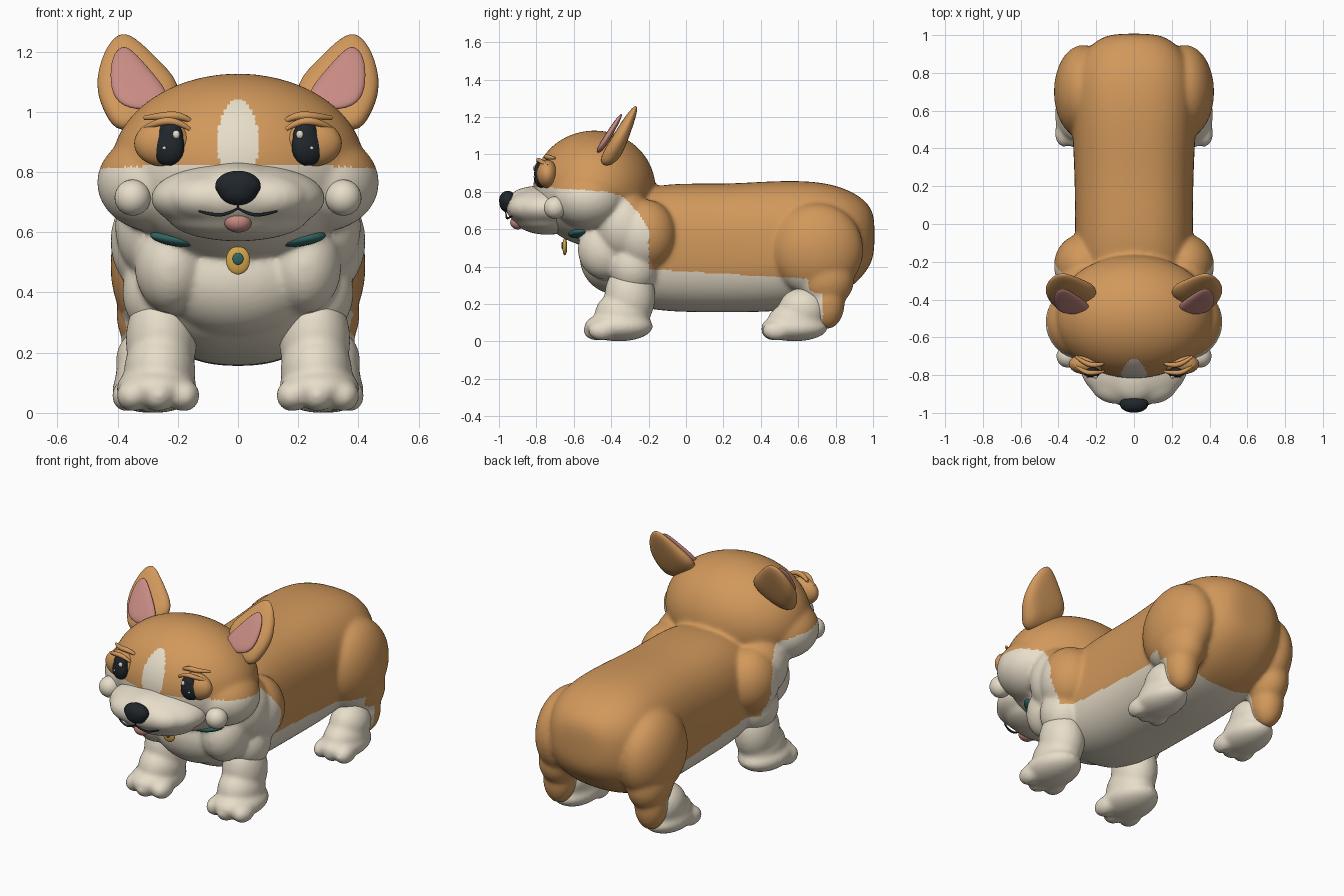
import bpy, bmesh, math
from mathutils import Matrix, Vector, Euler

if "Cube" in bpy.data.objects:
    bpy.data.objects.remove(bpy.data.objects["Cube"])


def material(name, rgb):
    m = bpy.data.materials.new(name)
    m.diffuse_color = (*rgb, 1)
    m.use_nodes = True
    m.node_tree.nodes["Principled BSDF"].inputs["Base Color"].default_value = m.diffuse_color
    return m


TAN = material("tan_fur", (0.64, 0.315, 0.105))
CREAM = material("cream_fur", (0.80, 0.725, 0.585))
PINK = material("pink", (0.58, 0.26, 0.23))
BLACK = material("black", (0.015, 0.02, 0.025))
TEAL = material("teal", (0.03, 0.13, 0.12))
GOLD = material("gold", (0.66, 0.38, 0.07))


def finish(name, bm, mats):
    bmesh.ops.recalc_face_normals(bm, faces=bm.faces)
    me = bpy.data.meshes.new(name)
    bm.to_mesh(me)
    bm.free()
    for m in mats:
        me.materials.append(m)
    me.polygons.foreach_set("use_smooth", [True] * len(me.polygons))
    ob = bpy.data.objects.new(name, me)
    bpy.context.collection.objects.link(ob)
    return ob


def ball(bm, c, r, rot=(0, 0, 0)):
    mat = Matrix.LocRotScale(Vector(c), Euler(rot), Vector(r))
    bmesh.ops.create_uvsphere(bm, u_segments=32, v_segments=20, radius=1, matrix=mat)


def fuse(ob, voxel, smooth):
    """Merge overlapping volumes into one soft skin."""
    ob.modifiers.new("round", 'SUBSURF').levels = 2
    rm = ob.modifiers.new("fuse", 'REMESH')
    rm.mode, rm.voxel_size, rm.use_smooth_shade = 'VOXEL', voxel, True
    sm = ob.modifiers.new("soften", 'SMOOTH')
    sm.factor, sm.iterations = 0.5, smooth
    deps = bpy.context.evaluated_depsgraph_get()
    me = bpy.data.meshes.new_from_object(ob.evaluated_get(deps))
    ob.modifiers.clear()
    ob.data = me
    return ob


def blob(name, balls, mat, voxel=0, smooth=6):
    bm = bmesh.new()
    for b in balls:
        ball(bm, *b)
    ob = finish(name, bm, [mat])
    return fuse(ob, voxel, smooth) if voxel else ob


def tube(name, pts, radius, mat):
    cu = bpy.data.curves.new(name, 'CURVE')
    cu.dimensions, cu.bevel_depth, cu.bevel_resolution = '3D', radius, 3
    cu.use_fill_caps = True
    sp = cu.splines.new('NURBS')
    sp.points.add(len(pts) - 1)
    for i, (p, co) in enumerate(zip(sp.points, pts)):
        p.co = (*co, 1)
        p.radius = 0.5 if i in (0, len(pts) - 1) else 1
    sp.use_endpoint_u, sp.order_u = True, 3
    cu.materials.append(mat)
    ob = bpy.data.objects.new(name, cu)
    bpy.context.collection.objects.link(ob)


def pillow(name, outline, s, y0, z0, slope, depth, mat):
    """Puffed plate from an xz outline, leaning back and thinning with height."""
    bm = bmesh.new()
    cx = sum(p[0] for p in outline) / len(outline)
    cz = sum(p[1] for p in outline) / len(outline)
    rings = []
    for k, d in ((0.45, -1), (0.85, -0.75), (1.02, 0), (0.85, 0.75), (0.45, 1)):
        ring = []
        for x, z in outline:
            px, pz = cx + (x - cx) * k, cz + (z - cz) * k
            thick = depth * (1.45 - (pz - z0) * 3)
            ring.append(bm.verts.new((s * px, y0 + (pz - z0) * slope + d * thick, pz)))
        rings.append(ring)
    n = len(outline)
    for a, b in zip(rings, rings[1:]):
        for i in range(n):
            bm.faces.new((a[i], a[(i + 1) % n], b[(i + 1) % n], b[i]))
    bm.faces.new(rings[0])
    bm.faces.new(rings[-1])
    ob = finish(name, bm, [mat])
    ob.modifiers.new("round", 'SUBSURF').levels = 2
    ob.modifiers["round"].render_levels = 2


def interp(table, t):
    for (a, va), (b, vb) in zip(table, table[1:]):
        if t <= b:
            return va + (vb - va) * max(0, (t - a) / (b - a))
    return table[-1][1]


# Torso, head, shoulders and thighs in one skin: y, bottom, top, half width
bm = bmesh.new()
stations = [(-.5, .36, .6, .15), (-.42, .25, .7, .26), (-.3, .19, .8, .3), (-.1, .155, .85, .315),
            (.2, .155, .84, .312), (.45, .155, .858, .325), (.65, .18, .86, .335), (.8, .23, .838, .325),
            (.91, .31, .79, .27), (.97, .38, .74, .2), (1.0, .44, .69, .14), (1.008, .51, .63, .06)]
rings = []
for y, lo, hi, w in stations:
    ring = []
    for i in range(40):
        c, q = math.cos(i * math.tau / 40), math.sin(i * math.tau / 40)
        ring.append(bm.verts.new((w * math.copysign(abs(c) ** .8, c), y,
                                  (lo + hi) / 2 + (hi - lo) / 2 * math.copysign(abs(q) ** .8, q))))
    rings.append(ring)
for a, b in zip(rings, rings[1:]):
    for i in range(40):
        bm.faces.new((a[i], a[(i + 1) % 40], b[(i + 1) % 40], b[i]))
bm.faces.new(rings[0])
bm.faces.new(rings[-1])
ball(bm, (0, -.49, .818), (.425, .33, .31))          # skull
ball(bm, (0, -.37, .45), (.27, .2, .2))             # chest
for s in (1, -1):
    ball(bm, (s * .27, -.52, .765), (.2, .2, .165))  # cheek
    ball(bm, (s * .22, -.43, .49), (.125, .15, .16))   # breast
    ball(bm, (s * .25, -.33, .62), (.16, .16, .19))   # neck side
    ball(bm, (s * .27, -.22, .57), (.155, .17, .19))  # shoulder
    ball(bm, (s * .26, -.28, .4), (.125, .135, .15))  # upper foreleg
    ball(bm, (s * .27, .7, .49), (.155, .25, .25))   # thigh
    ball(bm, (s * .29, .75, .33), (.115, .15, .15))  # lower thigh
    ball(bm, (s * .3, .755, .21), (.09, .095, .145))  # hock
body = fuse(finish("body", bm, [TAN, CREAM]), 0.0105, 16)

# Coat markings
line = [(-.8, .826), (-.42, .8), (-.33, .77), (-.25, .68), (-.2, .6), (-.199, .385), (.65, .335),
        (.66, .27), (.73, .25), (.74, 0)]
for f in body.data.polygons:
    x, y, z = f.center
    blaze = y < -.6 and (x / .067) ** 2 + ((z - .9) / .14) ** 2 < 1
    f.material_index = 1 if blaze or z < interp(line, y) else 0

# Muzzle
blob("muzzle", [((0, -.74, .713), (.292, .225, .12)), ((0, -.74, .65), (.235, .175, .08)),
                ((0, -.78, .765), (.14, .165, .068)), ((.09, -.83, .715), (.15, .125, .085)),
                ((-.09, -.83, .715), (.15, .125, .085))], CREAM, 0.011, 14)
blob("nose", [((0, -.953, .755), (.077, .047, .05)), ((0, -.953, .742), (.068, .046, .053))], BLACK, 0.006, 5)
blob("tongue", [((0, -.9, .635), (.046, .04, .036))], PINK)

# Mouth line
tube("mouth_cleft", [(0, -.97, .71), (0, -.966, .69), (0, -.96, .675)], .005, BLACK)
for s in (1, -1):
    tube("mouth", [(0, -.963, .68), (s * .035, -.96, .658), (s * .09, -.95, .658), (s * .13, -.93, .67)],
         .006, BLACK)

ear = [(.16, 1.07), (.25, 1.165), (.33, 1.245), (.388, 1.278), (.44, 1.225), (.473, 1.13),
       (.471, 1.05), (.44, .98), (.4, .92), (.28, .95)]
inner = [(.2, 1.03), (.28, 1.13), (.355, 1.215), (.388, 1.225), (.422, 1.19), (.43, 1.1),
         (.408, 1.02), (.31, .995)]
for s in (1, -1):
    # Ears
    pillow("ear", ear, s, -.42, .95, .49, .045, TAN)
    pillow("inner_ear", inner, s, -.475, 1.0, .6, .018, PINK)

    # Cheek puffs, eyes and brows
    blob("cheek_puff", [((s * .35, -.7, .715), (.06, .06, .06))], CREAM)
    blob("eyelid", [((s * .25, -.742, .895), (.095, .055, .076))], TAN)
    blob("eye", [((s * .232, -.775, .885), (.056, .037, .065), (0, 0, s * .3)),
                 ((s * .226, -.775, .915), (.046, .035, .055), (0, 0, s * .3))], BLACK, 0.006, 5)
    blob("eye_glint", [((s * .205, -.809, .925), (.012, .009, .014))], CREAM)
    blob("eye_glint_small", [((s * .245, -.809, .88), (.006, .006, .006))], CREAM)
    tube("upper_brow", [(s * .155, -.735, .968), (s * .19, -.75, .99), (s * .26, -.74, .985),
                        (s * .31, -.7, .98)], .014, TAN)
    tube("lower_brow", [(s * .16, -.78, .942), (s * .2, -.79, .97), (s * .27, -.785, .968),
                        (s * .32, -.74, .94)], .013, TAN)

    # Collar ends
    blob("collar", [((s * .21, -.575, .578), (.085, .05, .024), (0, -s * .15, s * .3))], TEAL)

    # Front leg with three toes
    toes = [((s * (.265 + d), -.475 + abs(d) * .3, .058), (.054, .075, .054)) for d in (-.085, 0, .085)]
    blob("front_leg", [((s * .255, -.3, .24), (.119, .137, .18)), ((s * .26, -.34, .14), (.12, .15, .13)),
                       ((s * .27, -.36, .08), (.135, .185, .08))] + toes, CREAM, 0.0105, 14)

    # Hind paw with three toes
    toes = [((s * (.3 + d), .475 + abs(d) * .1, .057), (.05, .075, .053)) for d in (-.07, 0, .07)]
    blob("hind_paw", [((s * .3, .625, .17), (.107, .132, .117)), ((s * .3, .59, .11), (.11, .155, .1)),
                      ((s * .3, .58, .075), (.12, .18, .075))] + toes, CREAM, 0.0105, 14)

# Tag hanging under the chin
blob("tag", [((0, -.648, .507), (.04, .013, .047))], GOLD)
blob("tag_gem", [((0, -.66, .512), (.018, .007, .02))], TEAL)
tube("tag_link", [(0, -.57, .57), (0, -.62, .57), (0, -.645, .545)], .008, GOLD)
